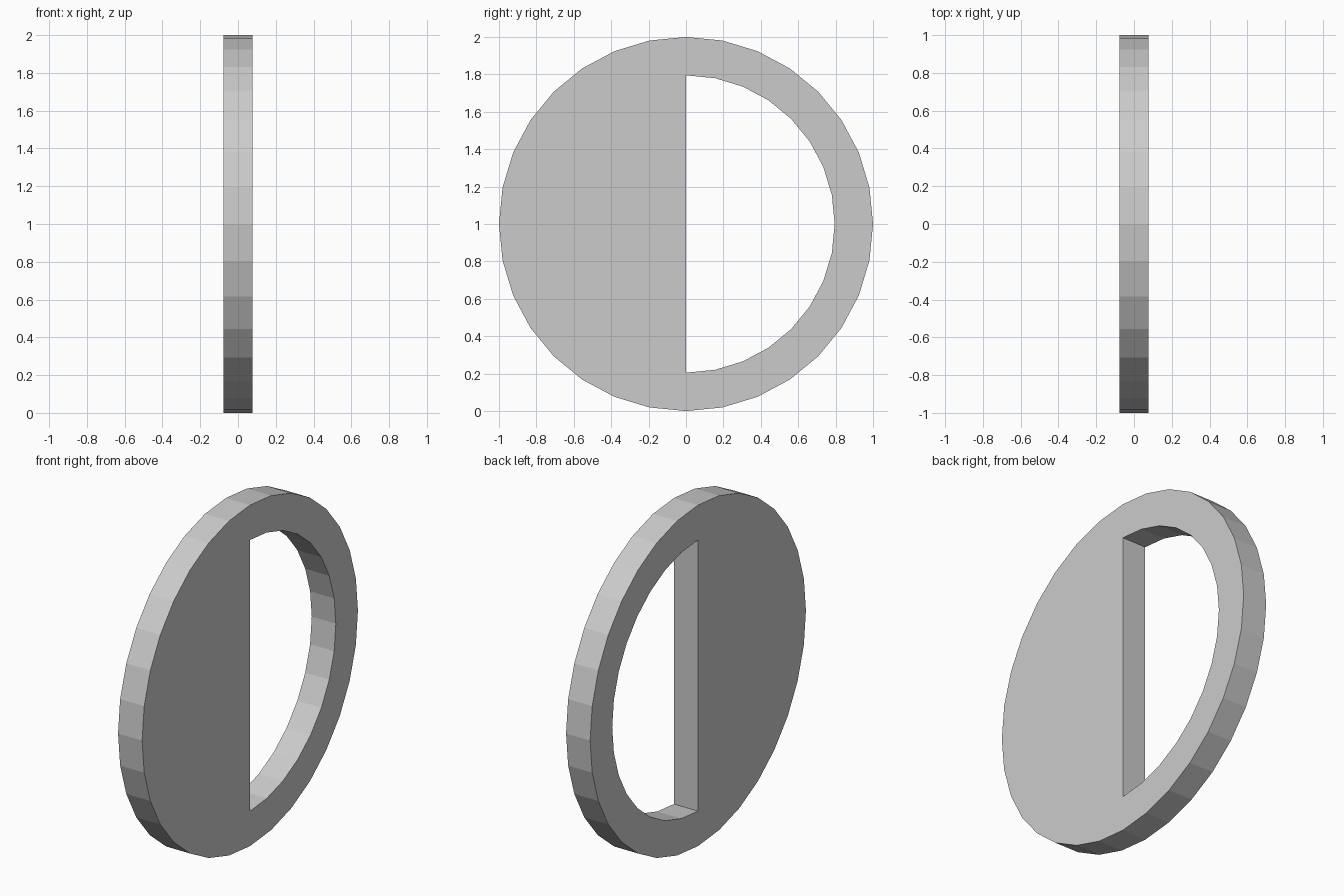
import bpy, bmesh, math

if "Cube" in bpy.data.objects:
    bpy.data.objects.remove(bpy.data.objects["Cube"])

R_OUT, R_IN, HALF, SIDES = 1.0, 0.795, 0.078, 32


def ring_point(bm, radius, i):
    a = 2 * math.pi * i / SIDES  # clockwise from the top, towards +y
    return bm.verts.new((-HALF, radius * math.sin(a), 1 + radius * math.cos(a)))


bm = bmesh.new()
outer = [ring_point(bm, R_OUT, i) for i in range(SIDES)]
inner = [ring_point(bm, R_IN, i) for i in range(SIDES // 2 + 1)]

# Solid half of the disc
bm.faces.new(outer[SIDES // 2:] + [outer[0], inner[0], inner[-1]])

# Rim around the half-round opening
for i in range(SIDES // 2):
    bm.faces.new((outer[i], outer[i + 1], inner[i + 1], inner[i]))

# Thickness
bmesh.ops.recalc_face_normals(bm, faces=bm.faces)
res = bmesh.ops.extrude_face_region(bm, geom=bm.faces[:])
verts = [g for g in res["geom"] if isinstance(g, bmesh.types.BMVert)]
bmesh.ops.translate(bm, verts=verts, vec=(2 * HALF, 0, 0))
bmesh.ops.recalc_face_normals(bm, faces=bm.faces)

mesh = bpy.data.meshes.new("half_open_disc")
bm.to_mesh(mesh)
bm.free()
bpy.context.collection.objects.link(bpy.data.objects.new("half_open_disc", mesh))
